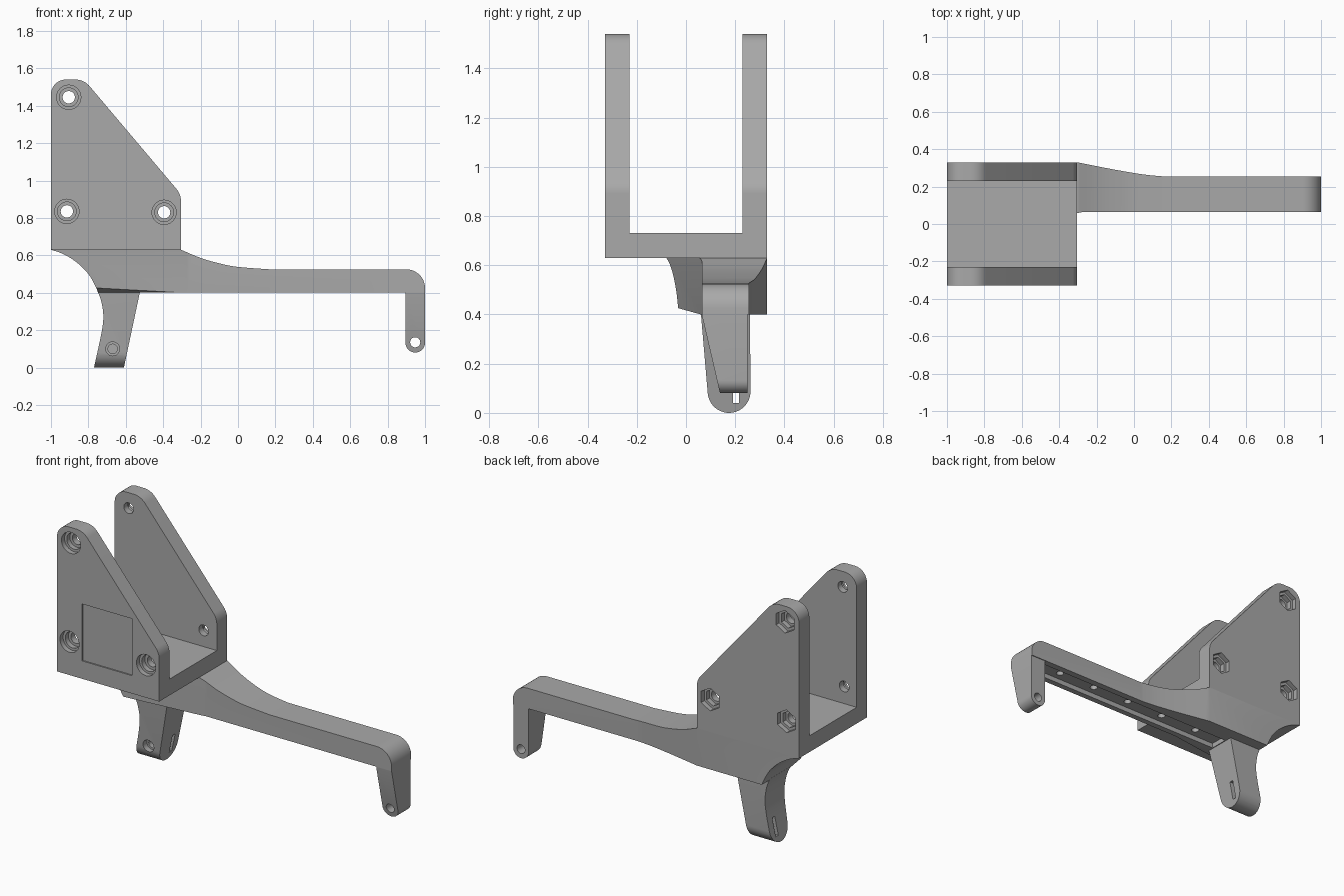
import bpy, bmesh
from math import sin, cos, pi, radians

cube = bpy.data.objects.get("Cube")
if cube:
    bpy.data.objects.remove(cube, do_unlink=True)

grey = bpy.data.materials.new("matte_grey")
grey.use_nodes = True
COLOUR = (0.4, 0.4, 0.4, 1)
grey.diffuse_color = COLOUR
grey.node_tree.nodes["Principled BSDF"].inputs["Base Color"].default_value = COLOUR

# Maps profile coordinates (u, v) and depth d to space, by extrusion axis
AXES = {"x": lambda u, v, d: (d, u, v),
        "y": lambda u, v, d: (u, d, v),
        "z": lambda u, v, d: (u, v, d)}


def prism(name, axis, profile, lo, hi):
    """Extrude a flat profile along an axis."""
    bm = bmesh.new()
    place = AXES[axis]
    a = [bm.verts.new(place(u, v, lo)) for u, v in profile]
    b = [bm.verts.new(place(u, v, hi)) for u, v in profile]
    bm.faces.new(a)
    bm.faces.new(b[::-1])
    n = len(a)
    for i in range(n):
        j = (i + 1) % n
        bm.faces.new((a[i], b[i], b[j], a[j]))
    bmesh.ops.recalc_face_normals(bm, faces=bm.faces)
    mesh = bpy.data.meshes.new(name)
    bm.to_mesh(mesh)
    bm.free()
    mesh.materials.append(grey)
    obj = bpy.data.objects.new(name, mesh)
    bpy.context.collection.objects.link(obj)
    return obj


def box(name, x, y, z):
    return prism(name, "z", [(x[0], y[0]), (x[1], y[0]), (x[1], y[1]), (x[0], y[1])], *z)


def arc(cx, cy, r, start, end, steps=10):
    return [(cx + r * cos(radians(start + (end - start) * i / steps)),
             cy + r * sin(radians(start + (end - start) * i / steps)))
            for i in range(steps + 1)]


def disc(cx, cy, r, sides=32, turn=0):
    return [(cx + r * cos(2 * pi * i / sides + turn),
             cy + r * sin(2 * pi * i / sides + turn)) for i in range(sides)]


def spline(pts, steps=5):
    """Smooth curve through the given points."""
    ext = [pts[0]] + pts + [pts[-1]]
    out = []
    for p, q, r, s in zip(ext, ext[1:], ext[2:], ext[3:]):
        for k in range(steps):
            t = k / steps
            out.append(tuple(0.5 * (2 * b + (c - a) * t + (2 * a - 5 * b + 4 * c - d) * t * t
                                    + (3 * b - a - 3 * c + d) * t ** 3)
                             for a, b, c, d in zip(p, q, r, s)))
    return out + [pts[-1]]


def combine(obj, tool, operation):
    mod = obj.modifiers.new("shape", "BOOLEAN")
    mod.operation, mod.object, mod.solver = operation, tool, "EXACT"
    bpy.context.view_layer.objects.active = obj
    bpy.ops.object.modifier_apply(modifier=mod.name)
    bpy.data.objects.remove(tool, do_unlink=True)


def cut(obj, tool):
    combine(obj, tool, "DIFFERENCE")


def bore(obj, x, z, r, lo, hi, sides=32):
    cut(obj, prism("bore", "y", disc(x, z, r, sides, pi / 6 if sides == 6 else 0), lo, hi))


# Bracket: floor and two side plates with rounded corners
WIDE, INNER, LEFT, RIGHT = 0.33, 0.23, -1, -0.305
floor = box("bracket_floor", (LEFT, RIGHT), (-INNER, INNER), (0.63, 0.73))
outline = ([(LEFT, 0.63), (RIGHT, 0.63)] + arc(-0.405, 0.89, 0.1, 0, 39)
           + arc(-0.87, 1.44, 0.1, 39, 90) + arc(-0.92, 1.46, 0.08, 90, 180))
front_plate = prism("front_plate", "y", outline, -WIDE, -INNER)
back_plate = prism("back_plate", "y", outline, INNER, WIDE)

# Stepped screw holes in front, hexagonal nut pockets behind
for x, z in [(-0.905, 1.445), (-0.915, 0.835), (-0.395, 0.83)]:
    for r, depth in [(0.065, 0.03), (0.05, 0.06), (0.033, 0.2)]:
        bore(front_plate, x, z, r, -0.4, -WIDE + depth)
    bore(back_plate, x, z, 0.07, WIDE - 0.03, 0.4, 6)
    bore(back_plate, x, z, 0.052, WIDE - 0.06, 0.4, 6)
    bore(back_plate, x, z, 0.033, 0.1, 0.4)

# Shallow square recess on the front plate
cut(front_plate, box("recess", (-0.83, -0.49), (-0.4, -WIDE + 0.008), (0.74, 1.09)))

# Arm: side profile crossed with plan outline
side = (spline([(-1, 0.63), (-0.93, 0.605), (-0.86, 0.56), (-0.8, 0.5), (-0.765, 0.44), (-0.747, 0.4)])
        + [(1, 0.4)] + arc(0.9, 0.425, 0.1, 0, 90)
        + spline([(0.17, 0.525), (0, 0.538), (-0.1, 0.557), (-0.2, 0.586), (RIGHT, 0.63)]))
plan = ([(-1, -0.08), (-0.27, 0.065), (1.1, 0.065), (1.1, 0.255)]
        + spline([(0.15, 0.255), (0.05, 0.265), (-0.1, 0.29), (RIGHT, WIDE)]) + [(-1.1, WIDE), (-1.1, -0.1)])
arm = prism("arm", "y", side, -0.5, 0.5)
combine(arm, prism("plan", "z", plan, 0.2, 0.8), "INTERSECT")
cut(arm, prism("slant", "x", [(0.06, 0.4), (-0.3, 0.5), (-0.3, 0.3), (0.06, 0.3)], -1.1, 0))

# Channel with a row of holes under the arm
cut(arm, box("channel", (-0.52, 0.87), (0.1, 0.215), (0.3, 0.43)))
for i in range(5):
    cut(arm, prism("pit", "z", disc(0.7 - 0.26 * i, 0.155, 0.022, 20), 0.3, 0.46))

# Leg: curved side profile crossed with a round-ended front outline
leg_side = (spline([(-0.752, 0.41), (-0.73, 0.35), (-0.72, 0.27), (-0.731, 0.18), (-0.77, 0)])
            + [(-0.61, 0), (-0.523, 0.41)])
leg_front = [(0.26, 0.41), (0.06, 0.41)] + arc(0.175, 0.087, 0.087, 185, 360, 20)
leg = prism("leg", "y", leg_side, -0.2, 0.5)
combine(leg, prism("outline", "x", leg_front, -0.9, -0.4), "INTERSECT")
bore(leg, -0.67, 0.1, 0.037, 0, 0.125)
bore(leg, -0.67, 0.1, 0.025, 0, 0.2)
cut(leg, box("slot", (-0.9, -0.4), (0.19, 0.215), (0.04, 0.15)))

# Finger at the tip: tapered, round-ended, with a cross hole
finger = prism("finger", "y", [(1, 0.41), (0.895, 0.41)] + arc(0.9475, 0.1325, 0.0525, 180, 360, 16), 0, 0.4)
combine(finger, prism("taper", "x", [(0.065, 0.41), (0.065, 0.395), (0.145, 0.05), (0.25, 0.05), (0.25, 0.41)],
                      0.8, 1.1), "INTERSECT")
bore(finger, 0.9475, 0.135, 0.027, -0.1, 0.5)

# Smooth the curves, keep edges sharp
bpy.ops.object.select_all(action="DESELECT")
for obj in (floor, front_plate, back_plate, arm, leg, finger):
    obj.select_set(True)
bpy.ops.object.shade_smooth_by_angle(angle=radians(30))
